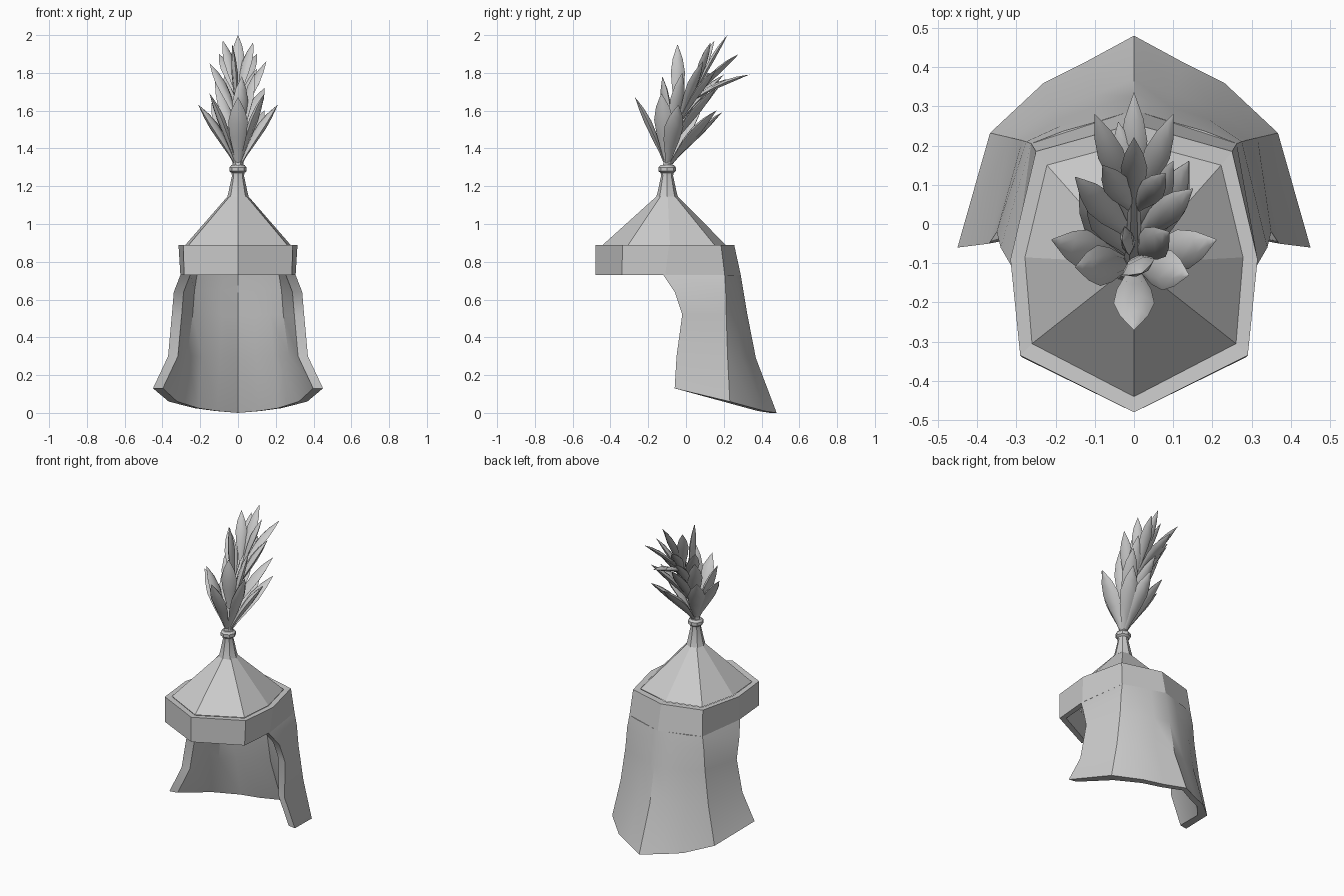
import bpy, bmesh, math
from mathutils import Vector

if "Cube" in bpy.data.objects:
    bpy.data.objects.remove(bpy.data.objects["Cube"])


def make_object(name, verts, faces, smooth=None):
    mesh = bpy.data.meshes.new(name)
    mesh.from_pydata([tuple(v) for v in verts], [], faces)
    bm = bmesh.new()
    bm.from_mesh(mesh)
    bmesh.ops.recalc_face_normals(bm, faces=bm.faces)
    bm.to_mesh(mesh)
    bm.free()
    ob = bpy.data.objects.new(name, mesh)
    bpy.context.collection.objects.link(ob)
    if smooth:
        bpy.ops.object.select_all(action='DESELECT')
        ob.select_set(True)
        bpy.context.view_layer.objects.active = ob
        bpy.ops.object.shade_smooth_by_angle(angle=math.radians(smooth))
    return ob


def loft(rings, wrap=False, start=0):
    """Quads between closed rings of equal size."""
    n, m = len(rings[0]), len(rings)
    faces = []
    for r in range(m if wrap else m - 1):
        a, b = start + r * n, start + (r + 1) % m * n
        faces += [(a + i, a + (i + 1) % n, b + (i + 1) % n, b + i) for i in range(n)]
    return [v for ring in rings for v in ring], faces


def mirror_ring(half, z):
    """Half outline from front centre to back centre -> full ring."""
    full = half + [(-x, y) for x, y in reversed(half[1:-1])]
    return [Vector((x, y, z)) for x, y in full]


# brow band, eight-sided and hollow
top_out = [(0, -.48), (.29, -.335), (.315, -.09), (.25, .185), (0, .255)]
low_out = [(0, -.48), (.285, -.34), (.305, -.11), (.262, .205), (0, .29)]
top_in = [(0, -.44), (.26, -.305), (.278, -.085), (.222, .15), (0, .21)]
low_in = [(0, -.445), (.255, -.315), (.272, -.105), (.225, .165), (0, .245)]
make_object("brow_band", *loft([mirror_ring(top_out, .89), mirror_ring(low_out, .73),
                                mirror_ring(low_in, .73), mirror_ring(top_in, .888)], True))

# faceted conical crown
base = mirror_ring(top_in, .89)
axis = Vector((0, -.1, 1.15))
peak = []
for p in base:
    d = Vector((p.x, p.y + .1, 0)).normalized()
    peak.append(axis + d * .052)
v, f = loft([base, peak])
make_object("crown", v, f + [tuple(range(8, 16))])

# plume socket
rings = []
for r, z in [(.057, 1.145), (.05, 1.17), (.032, 1.255), (.034, 1.27), (.046, 1.28), (.046, 1.3), (.035, 1.312)]:
    rings.append([Vector((r * math.cos(k * math.pi / 4), -.1 + r * math.sin(k * math.pi / 4), z)) for k in range(8)])
v, f = loft(rings)
make_object("plume_socket", v, f + [tuple(range(8)), tuple(range(len(v) - 8, len(v)))], 35)

# neck guard: rows of (front edge, side corner, two mid points, back centre)
outer = [
    [(.305, -.12, .73), (.262, .205, .73), (.18, .237, .73), (.09, .262, .73), (0, .29, .73)],
    [(.34, -.06, .64), (.275, .21, .65), (.187, .25, .65), (.093, .278, .65), (0, .303, .65)],
    [(.35, -.02, .52), (.285, .213, .52), (.19, .267, .52), (.095, .298, .52), (0, .325, .52)],
    [(.37, -.05, .30), (.315, .22, .30), (.21, .29, .30), (.105, .33, .30), (0, .37, .29)],
    [(.45, -.06, .13), (.367, .232, .06), (.23, .36, .025), (.12, .415, .01), (0, .48, 0)]]
inset = [(-.052, .01, 0), (-.045, -.035, 0), (-.02, -.035, 0), (-.01, -.035, 0), (0, -.035, 0)]
rings = []
for row in outer:
    out = [Vector(p) for p in row]
    inn = [Vector(p) + Vector(o) for p, o in zip(row, inset)]
    flip = lambda pts: [Vector((-p.x, p.y, p.z)) for p in reversed(pts[:-1])]
    full_out, full_in = out + flip(out), inn + flip(inn)
    rings.append(full_out + full_in[::-1])
v, f = loft(rings)
n = len(rings[0])
for s in (0, len(v) - n):
    f += [(s + i, s + i + 1, s + n - 2 - i, s + n - 1 - i) for i in range(n // 2 - 1)]
make_object("neck_guard", v, f, 32)


# plume of curved pointed leaves
def leaf(base, tip, width, verts, faces):
    b, t = Vector(base), Vector(tip)
    away = Vector((t.x - b.x, t.y - b.y, 0))
    side = Vector((0, 0, 1)).cross(away).normalized()
    mid = b.lerp(t, .5) - away * .05 + Vector((0, 0, .03))
    rings = []
    for u, w in [(0, .2), (.2, .45), (.42, .85), (.62, 1), (.8, .7), (.92, .3), (1, .02)]:
        c = b * (1 - u) ** 2 + mid * 2 * u * (1 - u) + t * u * u
        tan = ((mid - b) * (1 - u) + (t - mid) * u).normalized()
        nor = side.cross(tan).normalized()
        h = width * w
        rings.append([c + side * h * math.cos(a) + nor * h * .42 * math.sin(a)
                      for a in [k * math.pi / 3 for k in range(6)]])
    s = len(verts)
    v, f = loft(rings, start=s)
    verts += v
    faces += f + [tuple(range(s, s + 6)), tuple(range(s + len(v) - 6, s + len(v)))]


tiers = {
    "lower_plume": ((0, -.1, 1.29), .052, [
        (0, -.27, 1.67), (.21, -.04, 1.63), (-.21, -.04, 1.63), (.14, .16, 1.6), (-.14, .09, 1.64),
        (-.15, -.11, 1.69), (.14, -.13, 1.69), (.03, .19, 1.59)]),
    "middle_plume": ((0, -.085, 1.4), .046, [
        (.02, -.125, 1.78), (.14, .16, 1.72), (-.12, .08, 1.76), (-.02, .17, 1.72), (.09, -.02, 1.8)]),
    "upper_plume": ((0, -.04, 1.53), .038, [
        (-.03, -.045, 1.95), (.15, .09, 1.86), (-.15, .12, 1.85), (.1, .16, 1.82), (-.07, .2, 1.79)]),
    "crest_plume": ((0, .03, 1.65), .034, [
        (0, .22, 2.0), (-.1, .28, 1.9), (.1, .28, 1.9), (0, .335, 1.79), (.08, .13, 1.96),
        (-.08, .15, 1.97), (-.04, .26, 1.77)])}
for name, (root, width, tips) in tiers.items():
    verts, faces = [], []
    for tip in tips:
        leaf(root, tip, width, verts, faces)
    make_object(name, verts, faces, 50)

# central quill hidden among the leaves
rings = []
for y, z, r in [(-.1, 1.28, .03), (-.085, 1.42, .025), (-.04, 1.55, .02), (.03, 1.68, .016), (.12, 1.8, .008)]:
    rings.append([Vector((r * math.cos(k * math.pi / 3), y + r * math.sin(k * math.pi / 3), z)) for k in range(6)])
v, f = loft(rings)
make_object("plume_quill", v, f + [tuple(range(6)), tuple(range(len(v) - 6, len(v)))], 50)
